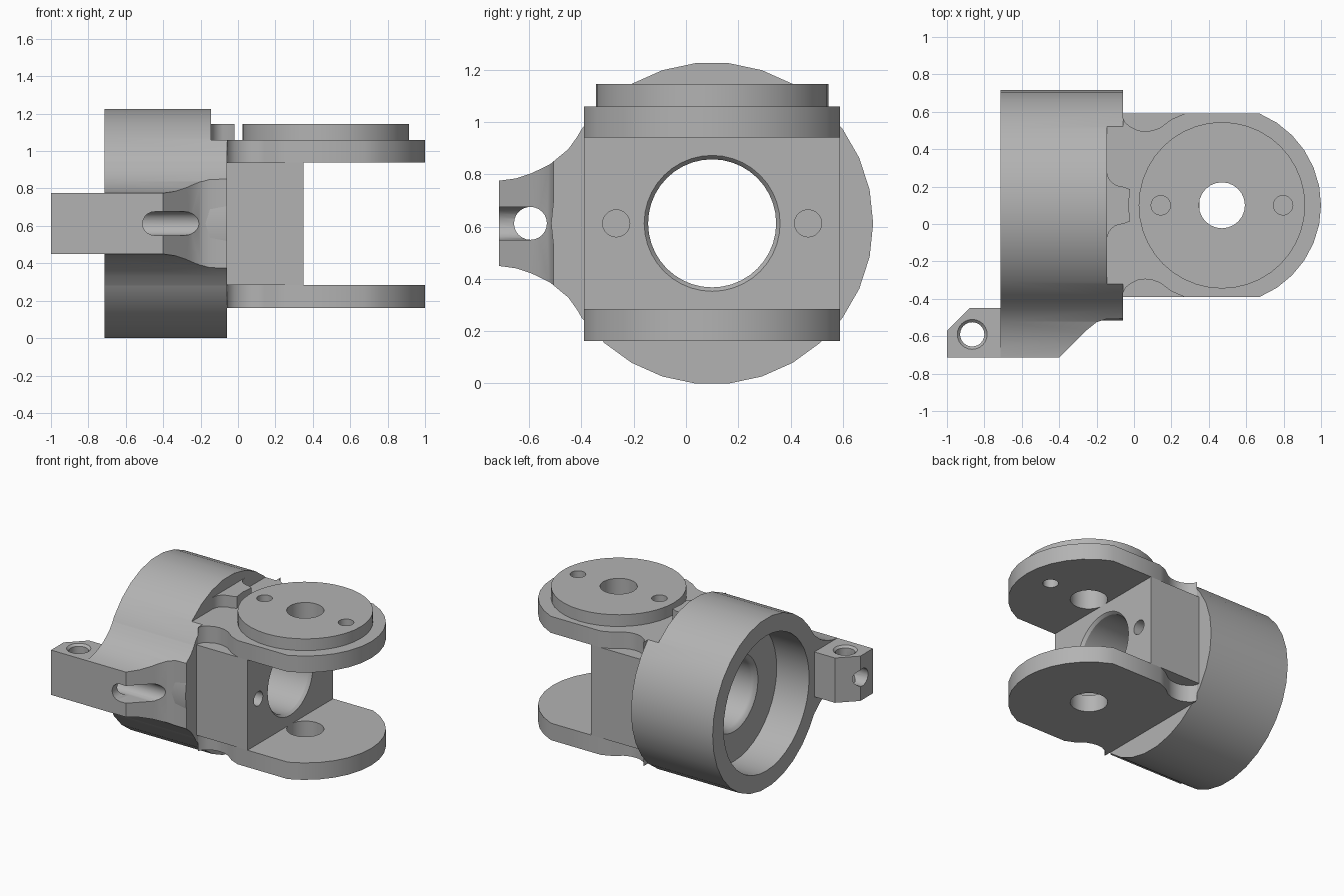
import bpy, bmesh
from math import cos, sin, pi, radians, asin

if "Cube" in bpy.data.objects:
    bpy.data.objects.remove(bpy.data.objects["Cube"], do_unlink=True)

CY, CZ = 0.10, 0.6125        # barrel axis
PX, PR = 0.47, 0.53          # yoke pivot and rounded end radius
HALF = 0.49                  # half width of the yoke

grey = bpy.data.materials.new("plain_grey")
grey.use_nodes = True
COLOR = (0.45, 0.45, 0.45, 1)
grey.diffuse_color = COLOR
grey.node_tree.nodes["Principled BSDF"].inputs["Base Color"].default_value = COLOR


def finish(name, bm):
    bmesh.ops.recalc_face_normals(bm, faces=bm.faces)
    mesh = bpy.data.meshes.new(name)
    bm.to_mesh(mesh)
    bm.free()
    mesh.materials.append(grey)
    ob = bpy.data.objects.new(name, mesh)
    bpy.context.collection.objects.link(ob)
    return ob


def prism(name, outline, axis, lo, hi):
    """Extrude a 2D outline along an axis."""
    place = {"x": lambda u, v, w: (w, u, v),
             "y": lambda u, v, w: (u, w, v),
             "z": lambda u, v, w: (u, v, w)}[axis]
    bm = bmesh.new()
    face = bm.faces.new([bm.verts.new(place(u, v, lo)) for u, v in outline])
    top = bmesh.ops.extrude_face_region(bm, geom=[face])["geom"]
    shift = place(0, 0, hi - lo)
    bmesh.ops.translate(bm, vec=shift, verts=[g for g in top if isinstance(g, bmesh.types.BMVert)])
    return finish(name, bm)


def arc(cx, cy, r, a0, a1, n):
    return [(cx + r * cos(radians(a0 + (a1 - a0) * i / n)),
             cy + r * sin(radians(a0 + (a1 - a0) * i / n))) for i in range(n + 1)]


def disc(name, cx, cy, r, axis, lo, hi, n=32):
    return prism(name, arc(cx, cy, r, 0, 360, n)[:-1], axis, lo, hi)


def box(name, x, y, z):
    return prism(name, [(x[0], y[0]), (x[1], y[0]), (x[1], y[1]), (x[0], y[1])], "z", *z)


def lathe(name, profile, axis, cu, cv, n=40):
    """Solid of revolution from (position, radius) pairs."""
    bm = bmesh.new()
    rings = []
    for w, r in profile:
        pts = arc(cu, cv, r, 0, 360, n)[:-1]
        rings.append([bm.verts.new((w, u, v) if axis == "x" else (u, v, w)) for u, v in pts])
    for a, b in zip(rings, rings[1:]):
        for i in range(n):
            j = (i + 1) % n
            bm.faces.new((a[i], a[j], b[j], b[i]))
    bm.faces.new(rings[0])
    bm.faces.new(rings[-1])
    return finish(name, bm)


def combine(ob, tool, op="DIFFERENCE"):
    mod = ob.modifiers.new("shape", "BOOLEAN")
    mod.operation, mod.object, mod.solver = op, tool, "EXACT"
    bpy.context.view_layer.objects.active = ob
    bpy.ops.object.modifier_apply(modifier=mod.name)


def discard(*tools):
    for t in tools:
        bpy.data.objects.remove(t, do_unlink=True)


# Barrel and web
barrel = disc("barrel", CY, CZ, 0.616, "x", -0.715, -0.06, 30)
web = box("yoke_web", (-0.06, 0.35), (CY - HALF, CY + HALF), (0.285, 0.94))

# Yoke plates with a waist near the barrel
tip = math_angle = asin(HALF / PR) * 180 / pi
waist = [(0.27, 0.49), (0.2, 0.46), (0.14, 0.415), (0.1, 0.4), (0.06, 0.395),
         (0.02, 0.4), (-0.02, 0.42), (-0.045, 0.44), (-0.06, 0.47)]
outline = arc(PX, CY, PR, -tip, tip, 12)
outline += [(x, CY + y) for x, y in waist]
outline += [(x, CY - y) for x, y in reversed(waist)]
upper = prism("upper_plate", outline, "z", 0.94, 1.06)
lower = prism("lower_plate", outline, "z", 0.162, 0.285)
pad = disc("top_disc", PX, CY, 0.445, "z", 1.06, 1.145, 40)

# Stop block with filleted roots
side = arc(-0.06, -0.185, 0.085, 180, 90, 6) + [(-0.02, -0.085)]
stop_outline = [(x, CY + y) for x, y in side] + [(-0.03, CY)]
stop_outline += [(x, CY - y) for x, y in reversed(side)]
stop = prism("stop_block", stop_outline, "z", 1.06, 1.145)

# Clamp lug: flared root on the barrel, then a plain chamfered end
flare = [(-0.715, 0.163), (-0.65, 0.172), (-0.59, 0.192), (-0.52, 0.226),
         (-0.45, 0.284), (-0.39, 0.368)]
root = [(y, CZ + z) for y, z in flare] + arc(CY, CZ, 0.55, 143, 217, 10)
root += [(y, CZ - z) for y, z in reversed(flare)]
lug = prism("clamp_lug", root, "x", -0.715, -0.06)
trim = prism("trim", [(-0.4, -0.715), (-0.25, -0.565), (-0.2, -0.525), (-0.15, -0.508),
                      (0, -0.505), (0, -0.9), (-0.4, -0.9)], "z", 0, 1.3)
combine(lug, trim)
end = prism("end", [(-1, -0.715), (-0.7, -0.715), (-0.7, -0.45), (-0.88, -0.45), (-1, -0.57)],
            "z", 0.45, 0.775)
combine(lug, end, "UNION")
discard(trim, end)

# Lug holes: cross bolt, rounded slot and vertical pin with eased rims
bolt = disc("bolt", -0.595, CZ, 0.063, "x", -1.1, -0.1, 24)
slot = prism("slot", arc(-0.447, CZ, 0.063, 90, 270, 10)
             + [(-0.1, CZ - 0.063), (-0.1, CZ + 0.063)], "y", -0.9, -0.595)
pin = lathe("pin", [(0.44, 0.09), (0.45, 0.08), (0.465, 0.065), (0.76, 0.065),
                    (0.775, 0.08), (0.785, 0.09)], "z", -0.865, -0.59, 24)
for tool in (bolt, slot, pin):
    combine(lug, tool)
discard(bolt, slot, pin)

# Flat on the barrel top beside the stop block
flat = box("flat", (-0.145, 0.1), (-1, 1), (1.06, 1.4))
combine(barrel, flat)
discard(flat)

# Stepped main bore with eased rims
bore = lathe("bore", [(-0.8, 0.49), (-0.455, 0.49), (-0.455, 0.275), (-0.44, 0.255),
                      (-0.42, 0.245), (0.33, 0.245), (0.345, 0.255), (0.37, 0.28)], "x", CY, CZ)
for part in (barrel, web):
    combine(part, bore)
discard(bore)

# Pivot hole and small screw holes
pivot = disc("pivot", PX, CY, 0.123, "z", 0, 1.4, 24)
for part in (upper, lower, pad):
    combine(part, pivot)
discard(pivot)
for s in (-1, 1):
    screw = disc("screw", PX + s * 0.327, CY, 0.052, "z", 0.88, 1.3, 20)
    for part in (upper, pad, web):
        combine(part, screw)
    face_screw = disc("face_screw", CY + s * 0.367, CZ, 0.052, "x", 0.05, 0.5, 20)
    combine(web, face_screw)
    discard(screw, face_screw)

# Smooth curved walls, keep the edges crisp
bpy.ops.object.select_all(action="DESELECT")
for part in (barrel, web, upper, lower, pad, stop, lug):
    part.select_set(True)
bpy.context.view_layer.objects.active = barrel
bpy.ops.object.shade_smooth_by_angle(angle=radians(30))
